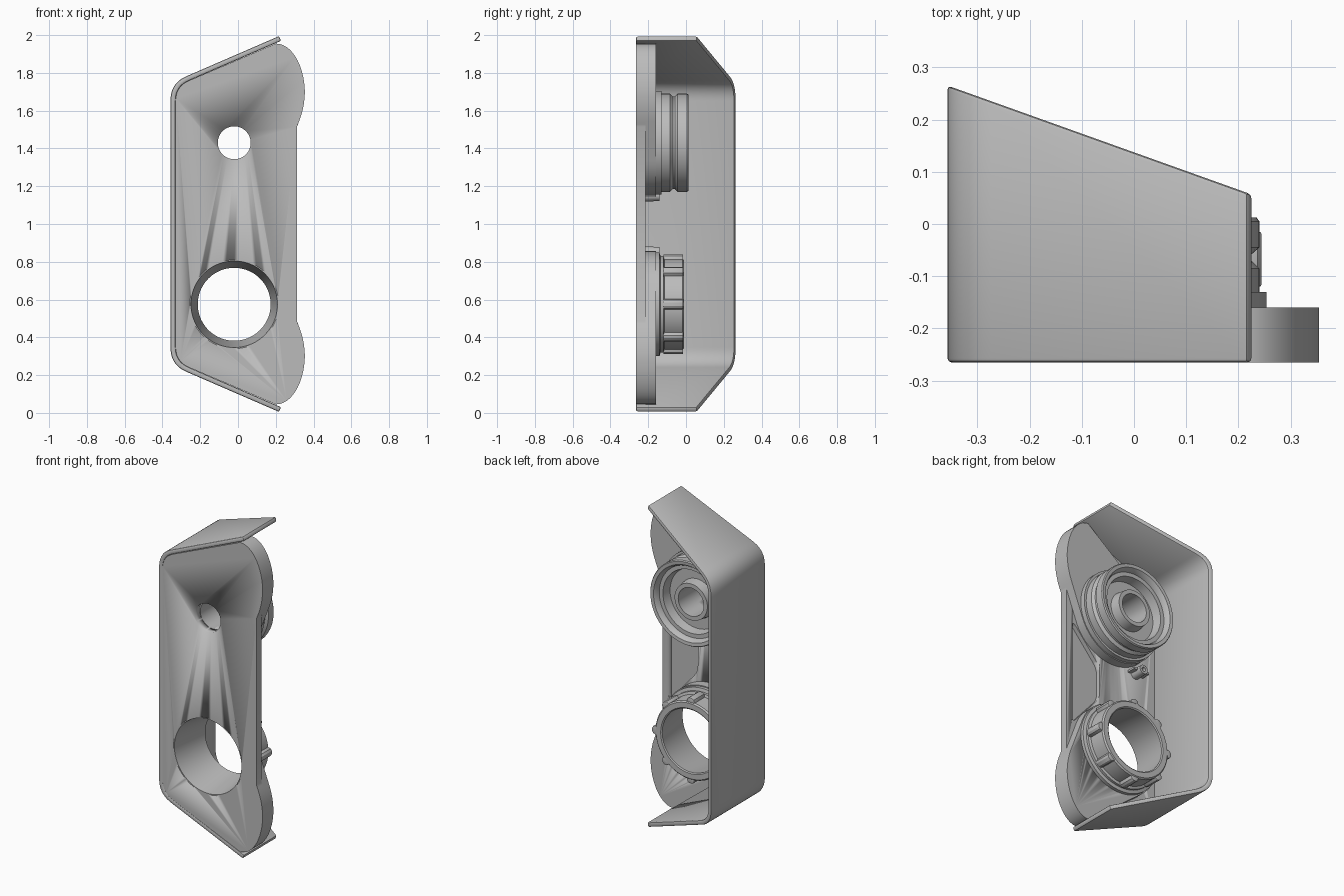
import bpy, bmesh, math
from mathutils import Vector
from mathutils.geometry import interpolate_bezier, convex_hull_2d

cube = bpy.data.objects.get("Cube")
if cube:
    bpy.data.objects.remove(cube)

grey = bpy.data.materials.new("light grey")
grey.use_nodes = True
grey.diffuse_color = (0.5, 0.5, 0.5, 1)
grey.node_tree.nodes["Principled BSDF"].inputs["Base Color"].default_value = (0.5, 0.5, 0.5, 1)

FRONT, FLOOR, PAD = -0.265, -0.215, -0.16
AXIS_X, TOP_Z, LOW_Z = -0.02, 1.43, 0.575
WALL, LEFT, SLOPE = 0.027, -0.357, 0.433


def finish(name, bm, bevel=0):
    bmesh.ops.recalc_face_normals(bm, faces=bm.faces)
    mesh = bpy.data.meshes.new(name)
    bm.to_mesh(mesh)
    bm.free()
    mesh.materials.append(grey)
    obj = bpy.data.objects.new(name, mesh)
    bpy.context.collection.objects.link(obj)
    select(obj)
    if bevel:
        mod = obj.modifiers.new("soft edges", 'BEVEL')
        mod.width, mod.segments, mod.angle_limit = bevel, 2, math.radians(40)
        bpy.ops.object.modifier_apply(modifier=mod.name)
    bpy.ops.object.shade_smooth_by_angle(angle=math.radians(30))
    return obj


def select(obj):
    bpy.ops.object.select_all(action='DESELECT')
    obj.select_set(True)
    bpy.context.view_layer.objects.active = obj


def prism(name, outline, y0, back, bevel=0):
    """Extrude an x-z outline from y0 to the depth given by back(x)."""
    bm = bmesh.new()
    a = [bm.verts.new((x, y0, z)) for x, z in outline]
    b = [bm.verts.new((x, back(x), z)) for x, z in outline]
    bm.faces.new(a)
    bm.faces.new(b[::-1])
    n = len(a)
    for i in range(n):
        j = (i + 1) % n
        bm.faces.new((a[i], b[i], b[j], a[j]))
    return finish(name, bm, bevel)


def lathe(name, profile, x, z, steps=72):
    """Spin a closed (radius, y) profile about a y-parallel axis."""
    bm = bmesh.new()
    rings = []
    for k in range(steps):
        t = math.tau * k / steps
        rings.append([bm.verts.new((x + r * math.cos(t), y, z + r * math.sin(t))) for r, y in profile])
    n = len(profile)
    for k in range(steps):
        p, q = rings[k], rings[(k + 1) % steps]
        for i in range(n):
            j = (i + 1) % n
            bm.faces.new((p[i], p[j], q[j], q[i]))
    return finish(name, bm)


def circle(r, x, z, steps=72):
    return [(x + r * math.cos(math.tau * k / steps), z + r * math.sin(math.tau * k / steps))
            for k in range(steps)]


def cut(obj, outline, y0, y1):
    cutter = prism("cutter", outline, y0, lambda x: y1)
    cutter.hide_render = True
    select(obj)
    mod = obj.modifiers.new("cut", 'BOOLEAN')
    mod.operation, mod.solver, mod.object = 'DIFFERENCE', 'EXACT', cutter
    bpy.ops.object.modifier_apply(modifier=mod.name)
    bpy.data.objects.remove(cutter)


def rounded(a, p, b, t, n=10):
    """Round the corner at p, starting t away from it on both sides."""
    a, p, b = Vector(a), Vector(p), Vector(b)
    s, e = p + (a - p).normalized() * t, p + (b - p).normalized() * t
    return [tuple(s.lerp(p, k / n).lerp(p.lerp(e, k / n), k / n)) for k in range(n + 1)]


def mirrored(points):
    return [(x, 2 - z) for x, z in points][::-1]


# Half of the bent wall, offset inward by d
def wall_path(d):
    ang = math.atan(SLOPE)
    line = lambda x: 1.746 + SLOPE * (x - LEFT) - d / math.cos(ang)
    ex = 0.217 + d * math.sin(ang)
    end, corner = (ex, line(ex)), (LEFT + d, line(LEFT + d))
    return [end] + rounded(end, corner, (LEFT + d, 1), 0.09 - d / 2)


outer, inner = wall_path(0), wall_path(WALL)
outer += mirrored(outer)
shell = outer + (inner + mirrored(inner))[::-1]
prism("side_wall", shell, FRONT, lambda x: 0.265 - 0.358 * (x - LEFT), 0.008)


# Rounded lobe edge, from the notch down to the straight side
def curve(*pts):
    a, h1, h2, b = [Vector((x, z, 0)) for x, z in pts]
    return [(v.x, v.y) for v in interpolate_bezier(a, h1, h2, b, 14)]


lobe = curve((0.2, 1.955), (0.29, 1.955), (0.352, 1.83), (0.354, 1.7))
lobe += curve((0.354, 1.7), (0.352, 1.62), (0.335, 1.57), (0.312, 1.515))[1:]

# Front plate with its two openings and the side pocket
half = lobe[::-1] + inner[1:]
plate = prism("front_plate", half + mirrored(half), FRONT, lambda x: FLOOR)
cut(plate, circle(0.087, AXIS_X, TOP_Z), -0.4, 0.1)
cut(plate, circle(0.235, AXIS_X, LOW_Z), -0.4, 0.1)
corners = [(0.27, 1.33), (0.07, 1.1), (0.07, 0.9), (0.27, 0.67)]
pocket = []
for i, c in enumerate(corners):
    pocket += rounded(corners[i - 1], c, corners[(i + 1) % 4], 0.04, 5)
cut(plate, pocket, -0.242, 0)

# Raised pads that join each lobe to its fitting
for name, edge, z, hole in (("upper_pad", lobe, TOP_Z, 0.087),
                            ("lower_pad", mirrored(lobe), LOW_Z, 0.235)):
    pts = edge + circle(0.28, AXIS_X, z)
    hull = [pts[i] for i in convex_hull_2d([Vector(p) for p in pts])]
    pad = prism(name, hull, FLOOR, lambda x: PAD)
    cut(pad, circle(hole, AXIS_X, z), -0.4, 0.1)

# Upper fitting: grooved collar around a small tube
lathe("upper_fitting", [
    (0.087, -0.17), (0.087, -0.02), (0.112, -0.02), (0.12, -0.08), (0.185, -0.08),
    (0.195, -0.025), (0.22, -0.025), (0.225, -0.005), (0.235, 0.01), (0.255, 0.012),
    (0.26, 0.005), (0.26, -0.045), (0.245, -0.058), (0.245, -0.07), (0.26, -0.085),
    (0.26, -0.13), (0.274, -0.13), (0.274, -0.17)], AXIS_X, TOP_Z)

# Lower fitting: tapered sleeve with a collar
lathe("lower_fitting", [
    (0.229, FRONT), (0.193, -0.015), (0.2, -0.01), (0.232, -0.01), (0.24, -0.018),
    (0.24, -0.115), (0.255, -0.12), (0.255, -0.135), (0.274, -0.14),
    (0.274, -0.17), (0.235, -0.17), (0.235, FRONT)], AXIS_X, LOW_Z)

# Grip lugs around the lower collar
for k in range(8):
    t = math.tau * k / 8
    u, v = Vector((math.cos(t), math.sin(t))), Vector((-math.sin(t), math.cos(t)))
    c = Vector((AXIS_X, LOW_Z))
    lug = [c + u * r + v * w for r, w in ((0.23, -0.03), (0.256, -0.022), (0.264, -0.01),
                                          (0.264, 0.01), (0.256, 0.022), (0.23, 0.03))]
    prism(f"grip_lug_{k + 1}", lug, -0.12, lambda x: -0.015, 0.004)

# Small screw bosses with fins
for name, z in (("upper", 1.15), ("lower", 0.85)):
    lathe(name + "_screw_boss", [(0.013, -0.2), (0.013, -0.14), (0.028, -0.14), (0.032, -0.22),
                                 (0.013, -0.22)], -0.19, z, 24)
    for side in (-1, 1):
        x = -0.19 + side * 0.04
        fin = [(x - 0.015, z - 0.006), (x + 0.015, z - 0.006), (x + 0.015, z + 0.006), (x - 0.015, z + 0.006)]
        prism(f"{name}_boss_fin_{'left' if side > 0 else 'right'}", fin, -0.22, lambda x: -0.16)
